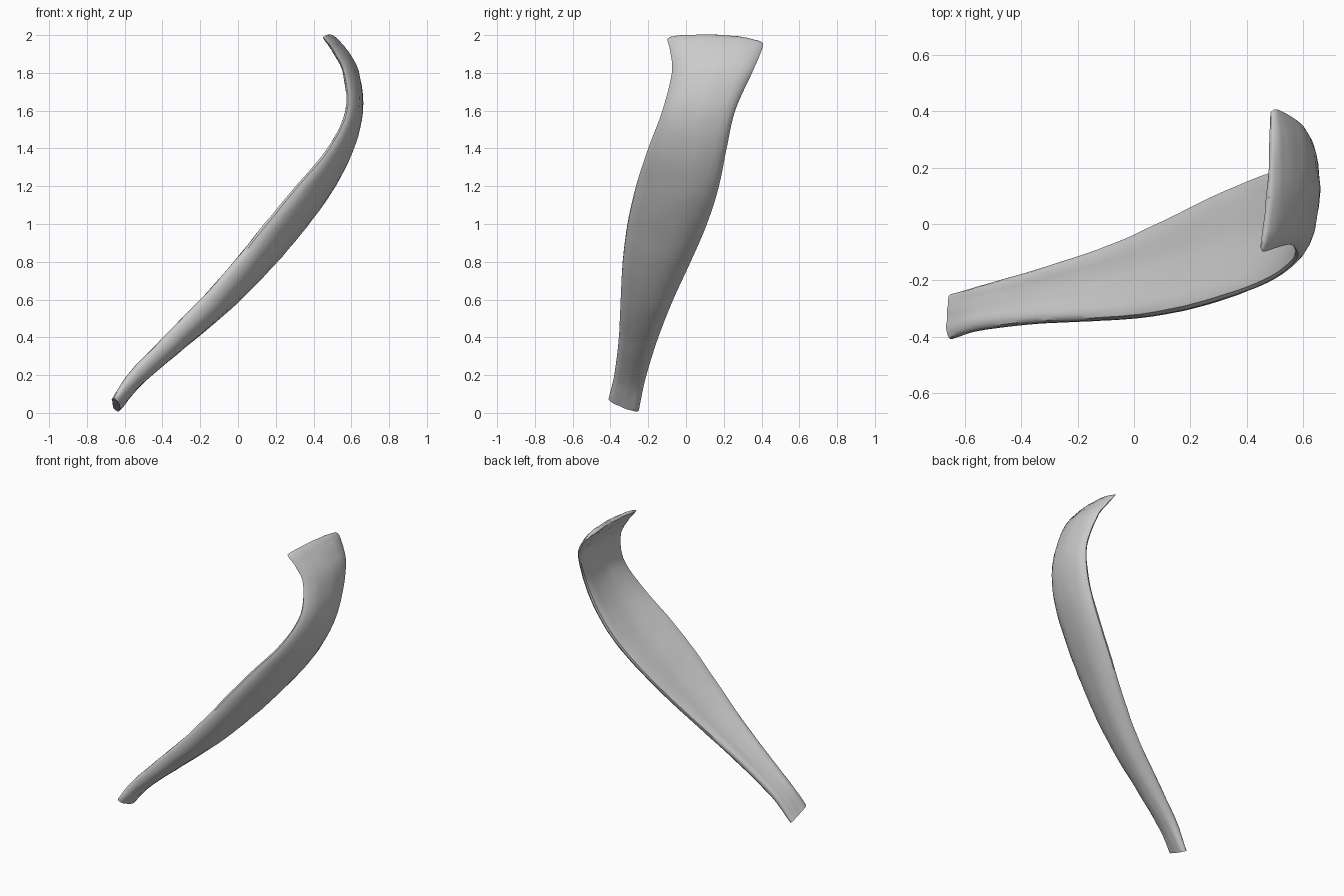
import bpy, bmesh, math, random
from mathutils import Vector

if "Cube" in bpy.data.objects:
    bpy.data.objects.remove(bpy.data.objects["Cube"])

random.seed(4)

# Stations from foot to tip: front edge xyz, back edge xyz, bow, half thickness
STATIONS = [
    (-.652, -.41, .075, -.645, -.25, .012, .004, .024),
    (-.565, -.38, .20, -.52, -.215, .18, .014, .035),
    (-.375, -.355, .40, -.305, -.152, .385, .030, .043),
    (-.18, -.345, .60, -.07, -.072, .59, .040, .047),
    (-.005, -.335, .80, .13, .02, .79, .045, .049),
    (.155, -.31, 1.0, .305, .107, .99, .047, .049),
    (.32, -.265, 1.2, .46, .172, 1.19, .044, .045),
    (.485, -.20, 1.4, .57, .215, 1.4, .035, .037),
    (.578, -.125, 1.6, .62, .26, 1.6, .028, .031),
    (.562, -.075, 1.8, .60, .345, 1.79, .030, .027),
    (.51, -.083, 1.91, .55, .387, 1.885, .028, .023),
    (.463, -.098, 1.975, .505, .408, 1.95, .024, .017),
    (.450, -.085, 1.987, .485, .395, 1.967, .022, .007),
]
STEPS, HALF = 5, 12      # rings per station, points per side of the section


def spline(i, t):
    """Catmull-Rom blend of all station values, run straight on at the ends."""
    n = len(STATIONS) - 1
    p = [STATIONS[min(max(i + k, 0), n)] for k in (-1, 0, 1, 2)]
    if i == 0:
        p[0] = [2*b - c for b, c in zip(p[1], p[2])]
    return [.5 * (2*b + (c - a)*t + (2*a - 5*b + 4*c - d)*t*t
                  + (3*b - a - 3*c + d)*t**3) for a, b, c, d in zip(*p)]


rows = [spline(i, k / STEPS) for i in range(len(STATIONS) - 1) for k in range(STEPS)]
rows.append(list(STATIONS[-1]))
front = [Vector(r[0:3]) for r in rows]
back = [Vector(r[3:6]) for r in rows]
mid = [(a + b) / 2 for a, b in zip(front, back)]

# Curved blade: lens-shaped sections bowed outward, skinned into one body
bm = bmesh.new()
rings = []
for j, r in enumerate(rows):
    tangent = mid[min(j + 1, len(rows) - 1)] - mid[max(j - 1, 0)]
    normal = (back[j] - front[j]).cross(tangent).normalized()
    bow, half = r[6], r[7]
    ring = []
    for k in range(2 * HALF):
        a = math.pi * k / HALF
        u = -math.cos(a)
        side = math.copysign(math.sqrt(max(0, 1 - u**4)), math.sin(a))
        # shallow lengthwise grain that drifts across the blade
        grain = .002 * math.sin(9*u + j*.16) * side + random.uniform(-.0014, .0014)
        offset = bow * (1 - u*u) + half * side + grain
        ring.append(bm.verts.new(mid[j] + (back[j] - front[j]) * u / 2 + normal * offset))
    rings.append(ring)
for a, b in zip(rings, rings[1:]):
    for k in range(2 * HALF):
        m = (k + 1) % (2 * HALF)
        bm.faces.new((a[k], a[m], b[m], b[k]))
bm.faces.new(rings[0])
bm.faces.new(rings[-1])
bmesh.ops.recalc_face_normals(bm, faces=bm.faces)

mesh = bpy.data.meshes.new("curved_blade")
bm.to_mesh(mesh)
bm.free()
blade = bpy.data.objects.new("curved_blade", mesh)
bpy.context.collection.objects.link(blade)

# Plain grey surface
grey = bpy.data.materials.new("light_grey")
grey.diffuse_color = (.6, .6, .6, 1)
grey.use_nodes = True
grey.node_tree.nodes["Principled BSDF"].inputs["Base Color"].default_value = grey.diffuse_color
mesh.materials.append(grey)

bpy.context.view_layer.objects.active = blade
blade.select_set(True)
bpy.ops.object.shade_smooth_by_angle(angle=math.radians(40))
